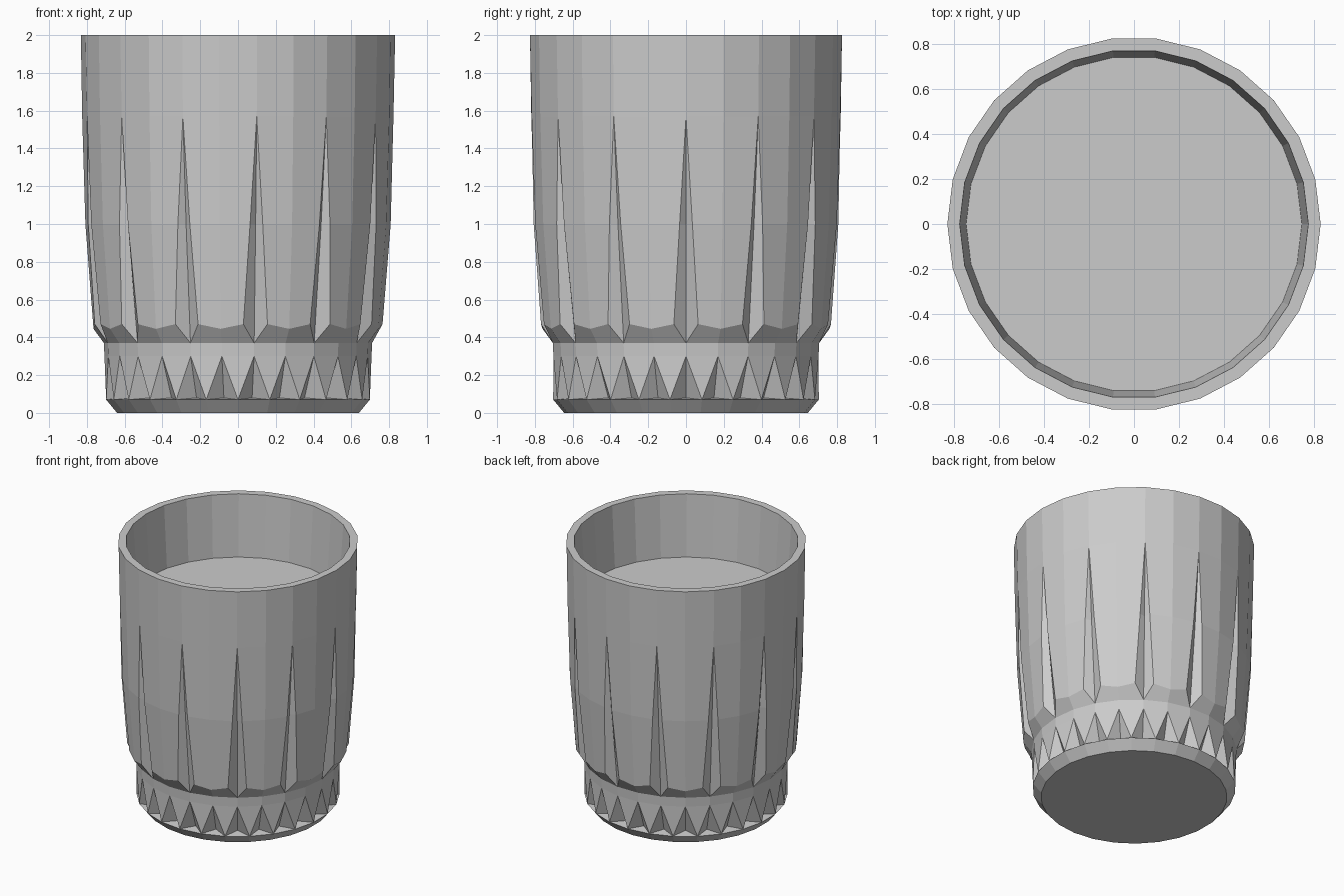
import bpy, bmesh, math

if "Cube" in bpy.data.objects:
    bpy.data.objects.remove(bpy.data.objects["Cube"])

FLUTES = 13
STEP = 360 / FLUTES
HALF = STEP / 2


def p(r, deg, z):
    a = math.radians(deg)
    return (r * math.cos(a), r * math.sin(a), z)


def face(bm, *pts):
    bm.faces.new([bm.verts.new(q) for q in pts])


def finish(bm, name):
    bmesh.ops.remove_doubles(bm, verts=bm.verts, dist=0.0005)
    bmesh.ops.recalc_face_normals(bm, faces=bm.faces)
    me = bpy.data.meshes.new(name)
    bm.to_mesh(me)
    bm.free()
    ob = bpy.data.objects.new(name, me)
    bpy.context.collection.objects.link(ob)
    return ob


bm = bmesh.new()

# Fluted body: half a flute on each side (s = +1 / -1) of every groove
for i in range(FLUTES):
    a = i * STEP
    for s in (1, -1):
        m = a + s * HALF
        top, top_m = p(.832, a, 2), p(.832, m, 2)
        tip, tip_m = p(.823, a, 1.57), p(.825, m, 1.57)
        edge1, edge1_m = p(.809, a + s * 2.4, 1.0), p(.808, m, 1.0)
        edge0, edge0_m = p(.768, a + s * 4.8, .47), p(.765, m, .445)
        deep1, deep0 = p(.775, a, 1.0), p(.71, a, .37)
        low_m = p(.71, m, .37)
        face(bm, top, top_m, tip_m, tip)
        face(bm, tip, tip_m, edge1_m, edge1)
        face(bm, edge1, edge1_m, edge0_m, edge0)
        face(bm, tip, edge1, deep1)
        face(bm, edge1, edge0, deep0, deep1)
        face(bm, edge0, edge0_m, low_m, deep0)
        # rim and inner wall
        rim, rim_m = p(.777, a, 2), p(.777, m, 2)
        face(bm, top, top_m, rim_m, rim)
        face(bm, rim, rim_m, p(.748, m, 1.53), p(.748, a, 1.53))

# Foot band: pointed notches with small ledges, and the chamfer under them
for i in range(FLUTES * 2):
    a, b = i * HALF, (i + 1) * HALF
    left, right = a - HALF / 2, a + HALF / 2
    apex, apex_b = p(.707, a, .30), p(.707, b, .30)
    c0, c1 = p(.703, left, .07), p(.703, right, .07)
    deep = p(.62, a, .08)
    face(bm, p(.71, a, .37), p(.71, b, .37), apex_b, apex)
    face(bm, apex, apex_b, c1)
    face(bm, apex, c0, deep)
    face(bm, apex, deep, c1)
    face(bm, deep, c0, c1)
    face(bm, c0, c1, p(.645, right, 0), p(.645, left, 0))

# Underside and inner floor
face(bm, *[p(.645, (i + .5) * HALF, 0) for i in range(FLUTES * 2)])
face(bm, *[p(.748, i * HALF, 1.53) for i in range(FLUTES * 2)])
finish(bm, "fluted_glass_tumbler")
